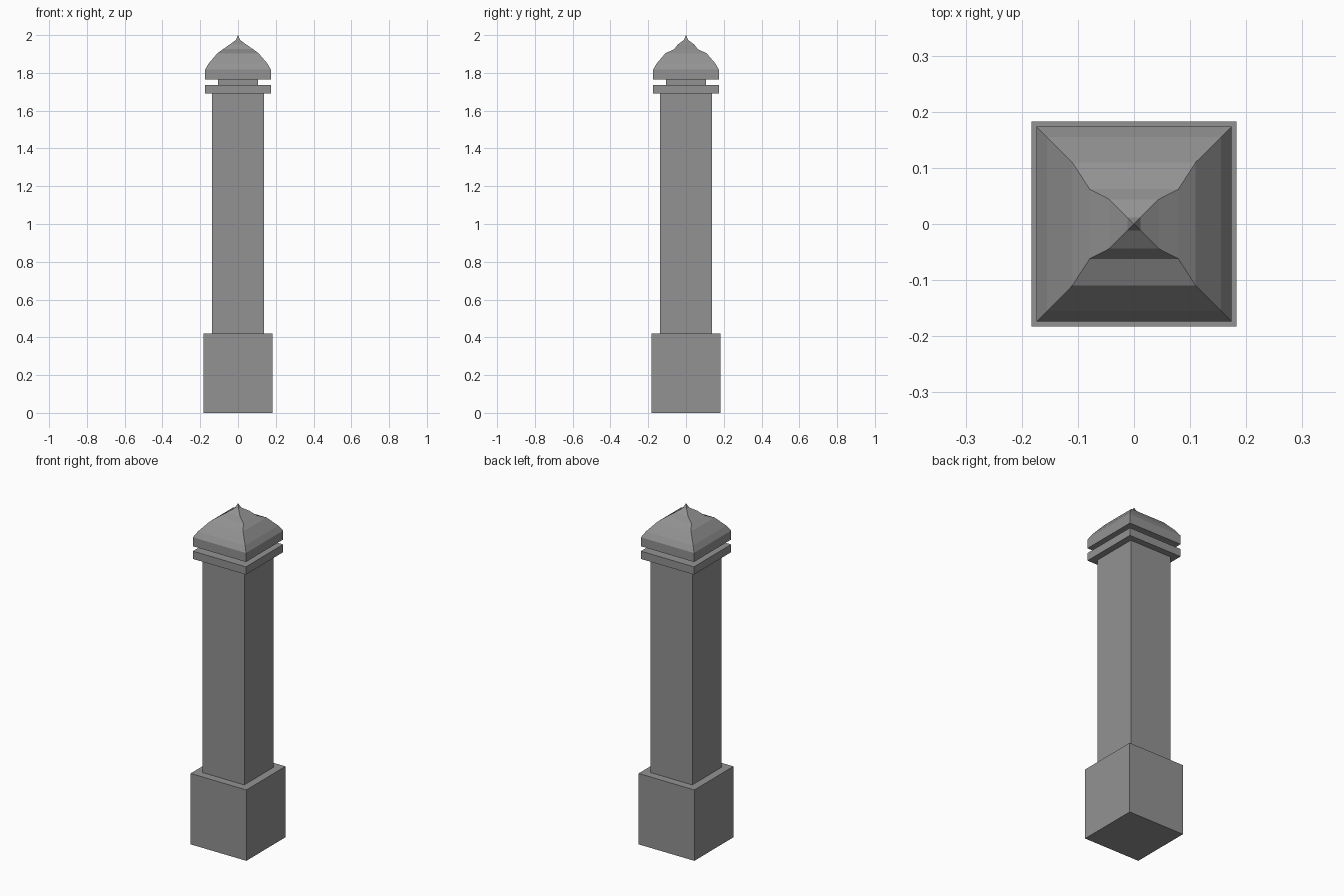
import bpy
import bmesh

cube = bpy.data.objects.get("Cube")
if cube:
    bpy.data.objects.remove(cube, do_unlink=True)

stone = bpy.data.materials.new("grey stone")
stone.use_nodes = True
GREY = (0.29, 0.29, 0.29, 1)
stone.diffuse_color = GREY
stone.node_tree.nodes["Principled BSDF"].inputs["Base Color"].default_value = GREY


def loft(name, rings):
    """Stack rectangular rings (half x, half y, z); zero width makes a tip."""
    bm = bmesh.new()
    loops = []
    for hx, hy, z in rings:
        signs = [(-1, -1), (1, -1), (1, 1), (-1, 1)] if hx else [(0, 0)]
        loops.append([bm.verts.new((sx * hx, sy * hy, z)) for sx, sy in signs])
    bm.faces.new(loops[0][::-1])
    for low, high in zip(loops, loops[1:]):
        for i in range(4):
            j = (i + 1) % 4
            if len(high) == 1:
                bm.faces.new((low[i], low[j], high[0]))
            else:
                bm.faces.new((low[i], low[j], high[j], high[i]))
    if len(loops[-1]) == 4:
        bm.faces.new(loops[-1])
    mesh = bpy.data.meshes.new(name)
    bm.to_mesh(mesh)
    bm.free()
    mesh.materials.append(stone)
    obj = bpy.data.objects.new(name, mesh)
    bpy.context.collection.objects.link(obj)
    return obj


def block(name, half, bottom, top):
    return loft(name, [(half, half, bottom), (half, half, top)])


# Square post with a wide plinth, collar and recessed neck
block("plinth", 0.183, 0, 0.42)
block("shaft", 0.137, 0.42, 1.69)
block("collar", 0.174, 1.69, 1.736)
block("neck", 0.105, 1.736, 1.765)

# Curved four-sided cap rising to a point
loft("cap", [
    (0.174, 0.174, 1.765),
    (0.174, 0.174, 1.818),
    (0.155, 0.155, 1.85),
    (0.11, 0.11, 1.903),
    (0.079, 0.062, 1.926),
    (0.044, 0.044, 1.95),
    (0.012, 0.012, 1.974),
    (0, 0, 2.0),
])
